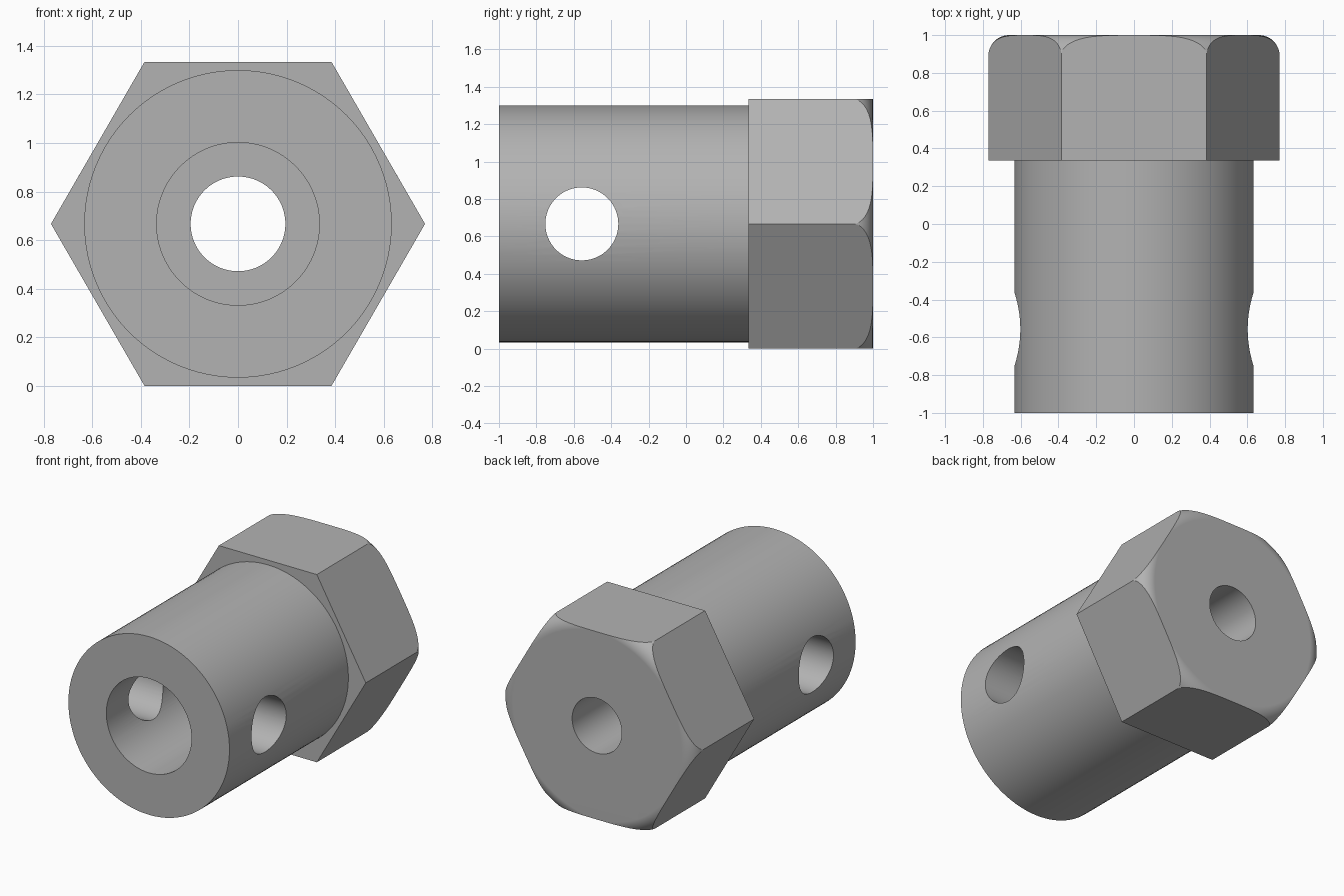
import bpy, bmesh
from math import pi, sin, cos
from mathutils import Matrix, Vector

if "Cube" in bpy.data.objects:
    bpy.data.objects.remove(bpy.data.objects["Cube"], do_unlink=True)

AXIS_Z = 0.667     # height of the central axis
HEX_R = 0.77       # head radius across the corners
BODY_R = 0.633
HOLE_R = 0.195
BORE_R = 0.335
HEAD_Y = 0.335     # where the head meets the barrel
FILLET = 0.11
SEGMENTS = 96

metal = bpy.data.materials.new("grey metal")
metal.use_nodes = True
GREY = (0.45, 0.45, 0.45, 1)
metal.diffuse_color = GREY
metal.node_tree.nodes["Principled BSDF"].inputs["Base Color"].default_value = GREY


def lathe(name, profile, sides=SEGMENTS):
    """Closed solid turned around the long axis from (radius, y) points."""
    bm = bmesh.new()
    rings = []
    for r, y in profile:
        angles = [2 * pi * i / sides for i in range(sides)]
        rings.append([bm.verts.new((r * cos(a), y, AXIS_Z + r * sin(a))) for a in angles])
    for a, b in zip(rings, rings[1:]):
        for i in range(sides):
            j = (i + 1) % sides
            bm.faces.new((a[i], a[j], b[j], b[i]))
    bm.faces.new(rings[0])
    bm.faces.new(rings[-1])
    bmesh.ops.recalc_face_normals(bm, faces=bm.faces)
    mesh = bpy.data.meshes.new(name)
    bm.to_mesh(mesh)
    bm.free()
    mesh.materials.append(metal)
    obj = bpy.data.objects.new(name, mesh)
    bpy.context.collection.objects.link(obj)
    return obj


def combine(target, tool, operation):
    """Apply a boolean and discard the tool."""
    mod = target.modifiers.new(operation, "BOOLEAN")
    mod.operation = operation
    mod.solver = "EXACT"
    mod.object = tool
    bpy.context.view_layer.objects.active = target
    bpy.ops.object.modifier_apply(modifier=mod.name)
    bpy.data.objects.remove(tool, do_unlink=True)


# Hexagonal head, its back corners rounded by a turned envelope
adapter = lathe("hex_adapter", [(HEX_R, HEAD_Y), (HEX_R, 1)], 6)
steps = 12
envelope_profile = [(HEX_R + 0.001, 0)]
for k in range(steps + 1):
    t = pi / 2 * k / steps
    envelope_profile.append((HEX_R + 0.001 - FILLET * (1 - cos(t)), 1 - FILLET * (1 - sin(t))))
combine(adapter, lathe("envelope", envelope_profile, 192), "INTERSECT")

# Round barrel
combine(adapter, lathe("barrel", [(BODY_R, -1), (BODY_R, 0.6)]), "UNION")

# Stepped bore: wide through the barrel, narrow through the head
bore = [(BORE_R, -1.2), (BORE_R, HEAD_Y - 0.002), (HOLE_R, HEAD_Y - 0.002), (HOLE_R, 1.2)]
combine(adapter, lathe("bore", bore), "DIFFERENCE")

# Cross hole through both barrel walls
cross = lathe("cross_hole", [(HOLE_R, -1), (HOLE_R, 1)])
pivot = Vector((0, 0, AXIS_Z))
cross.data.transform(Matrix.Translation(pivot + Vector((0, -0.557, 0)))
                     @ Matrix.Rotation(pi / 2, 4, "Z") @ Matrix.Translation(-pivot))
combine(adapter, cross, "DIFFERENCE")

# Smooth round surfaces, crisp edges
bpy.ops.object.select_all(action="DESELECT")
adapter.select_set(True)
bpy.context.view_layer.objects.active = adapter
bpy.ops.object.shade_smooth_by_angle(angle=0.4)
weighted = adapter.modifiers.new("weighted_normals", "WEIGHTED_NORMAL")
weighted.keep_sharp = True
